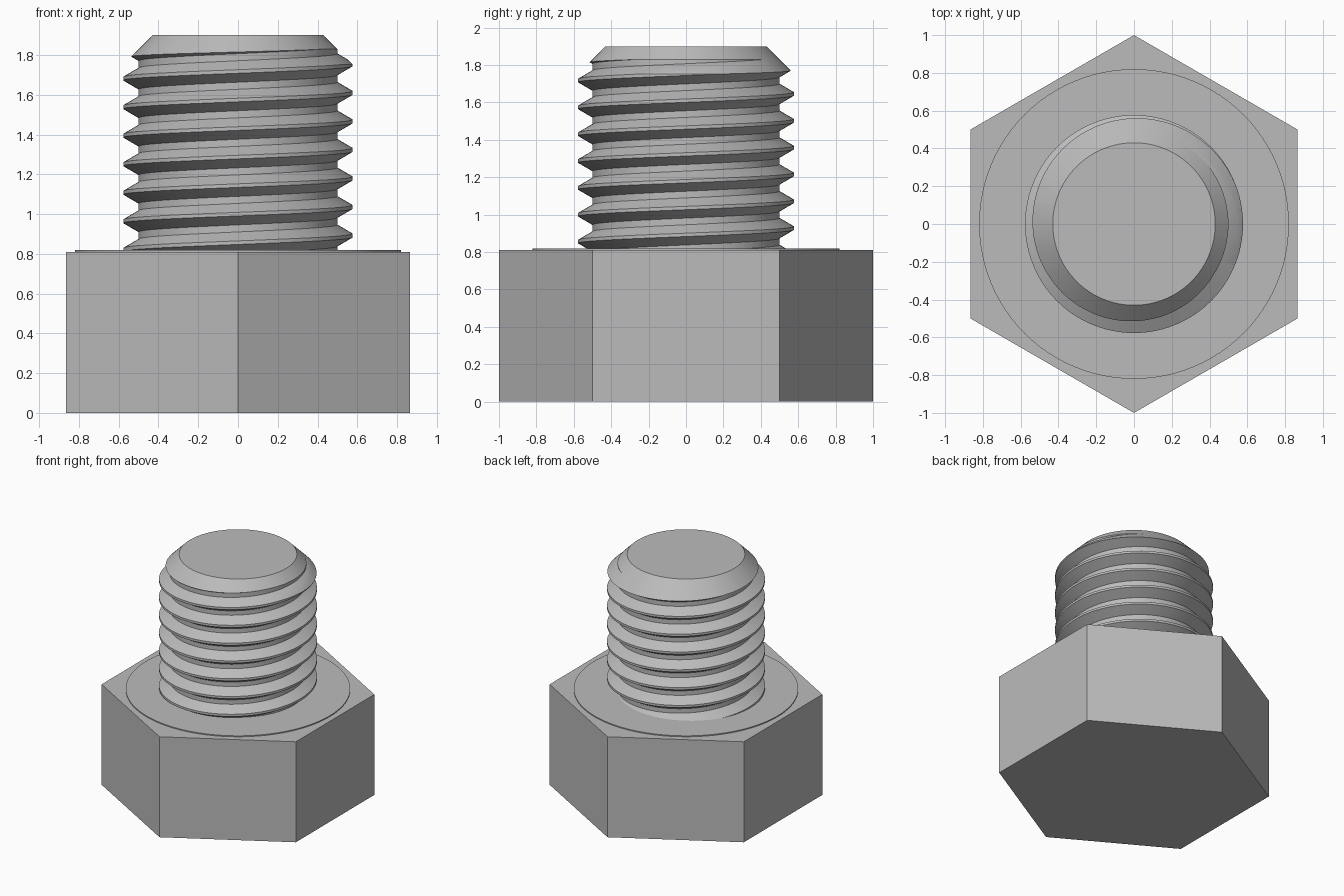
import bpy, bmesh
from math import cos, sin, tau, radians

HEAD_TOP, COLLAR_TOP, TIP = 0.81, 0.818, 1.9
TIP_R, ROOT_R, CREST_R = 0.43, 0.5, 0.577
PITCH, CREST_Z = 0.1435, 1.753
SEG = 96

cube = bpy.data.objects.get("Cube")
if cube:
    bpy.data.objects.remove(cube, do_unlink=True)

steel = bpy.data.materials.new("steel grey")
steel.use_nodes = True
GREY = (0.5, 0.5, 0.5, 1)
steel.diffuse_color = GREY
steel.node_tree.nodes["Principled BSDF"].inputs["Base Color"].default_value = GREY


def cylinder(name, sides, radius, low, high):
    bpy.ops.mesh.primitive_cylinder_add(vertices=sides, radius=radius, depth=high - low,
                                        location=(0, 0, (low + high) / 2))
    ob = bpy.context.object
    ob.name = name
    ob.data.materials.append(steel)
    return ob


def mesh_object(name, bm):
    bmesh.ops.recalc_face_normals(bm, faces=bm.faces)
    mesh = bpy.data.meshes.new(name)
    bm.to_mesh(mesh)
    bm.free()
    ob = bpy.data.objects.new(name, mesh)
    bpy.context.collection.objects.link(ob)
    mesh.materials.append(steel)
    return ob


def smooth(ob):
    bpy.ops.object.select_all(action="DESELECT")
    ob.select_set(True)
    bpy.context.view_layer.objects.active = ob
    bpy.ops.object.shade_smooth_by_angle(angle=radians(30))


# Hexagonal head and the thin round collar on it
cylinder("hex_head", 6, 1.0, 0, HEAD_TOP)
smooth(cylinder("collar", SEG, 0.82, HEAD_TOP - 0.02, COLLAR_TOP))

# Threaded shank: one pitch of the thread profile swept along a right-hand helix
half = 0.009
flank = half + 0.045
profile = [(CREST_R, -half), (CREST_R, half), (ROOT_R, flank),
           (ROOT_R, PITCH - flank), (CREST_R, PITCH - half)]
bm = bmesh.new()
previous = None
for i in range(-8 * SEG, 3 * SEG + 1):
    a = tau * i / SEG
    lift = CREST_Z + PITCH * i / SEG
    row = [bm.verts.new((r * cos(a), r * sin(a), lift + z)) for r, z in profile]
    if previous:
        for k in range(len(profile) - 1):
            bm.faces.new((previous[k], row[k], row[k + 1], previous[k + 1]))
    previous = row
bmesh.ops.remove_doubles(bm, verts=bm.verts, dist=0.0005)

# Trim the ragged helix ends flat and cap them
for z, up in ((COLLAR_TOP - 0.02, -1), (TIP + 0.04, 1)):
    bmesh.ops.bisect_plane(bm, geom=bm.verts[:] + bm.edges[:] + bm.faces[:],
                           plane_co=(0, 0, z), plane_no=(0, 0, up), clear_outer=True)
bmesh.ops.holes_fill(bm, edges=[e for e in bm.edges if e.is_boundary], sides=0)
shank = mesh_object("threaded_shank", bm)

# Turned envelope that cuts the chamfered tip
bm = bmesh.new()
rings = []
for r, z in ((0.65, 0.7), (0.65, TIP + TIP_R - 0.65), (TIP_R, TIP)):
    rings.append([bm.verts.new((r * cos(tau * i / SEG), r * sin(tau * i / SEG), z))
                  for i in range(SEG)])
for low, high in zip(rings, rings[1:]):
    for i in range(SEG):
        j = (i + 1) % SEG
        bm.faces.new((low[i], low[j], high[j], high[i]))
bm.faces.new(rings[0])
bm.faces.new(rings[-1])
envelope = mesh_object("tip_cutter", bm)
envelope.hide_render = True

cut = shank.modifiers.new("chamfer", "BOOLEAN")
cut.operation = "INTERSECT"
cut.solver = "EXACT"
cut.object = envelope
bpy.ops.object.select_all(action="DESELECT")
shank.select_set(True)
bpy.context.view_layer.objects.active = shank
bpy.ops.object.modifier_apply(modifier=cut.name)
bpy.data.objects.remove(envelope, do_unlink=True)
smooth(shank)
